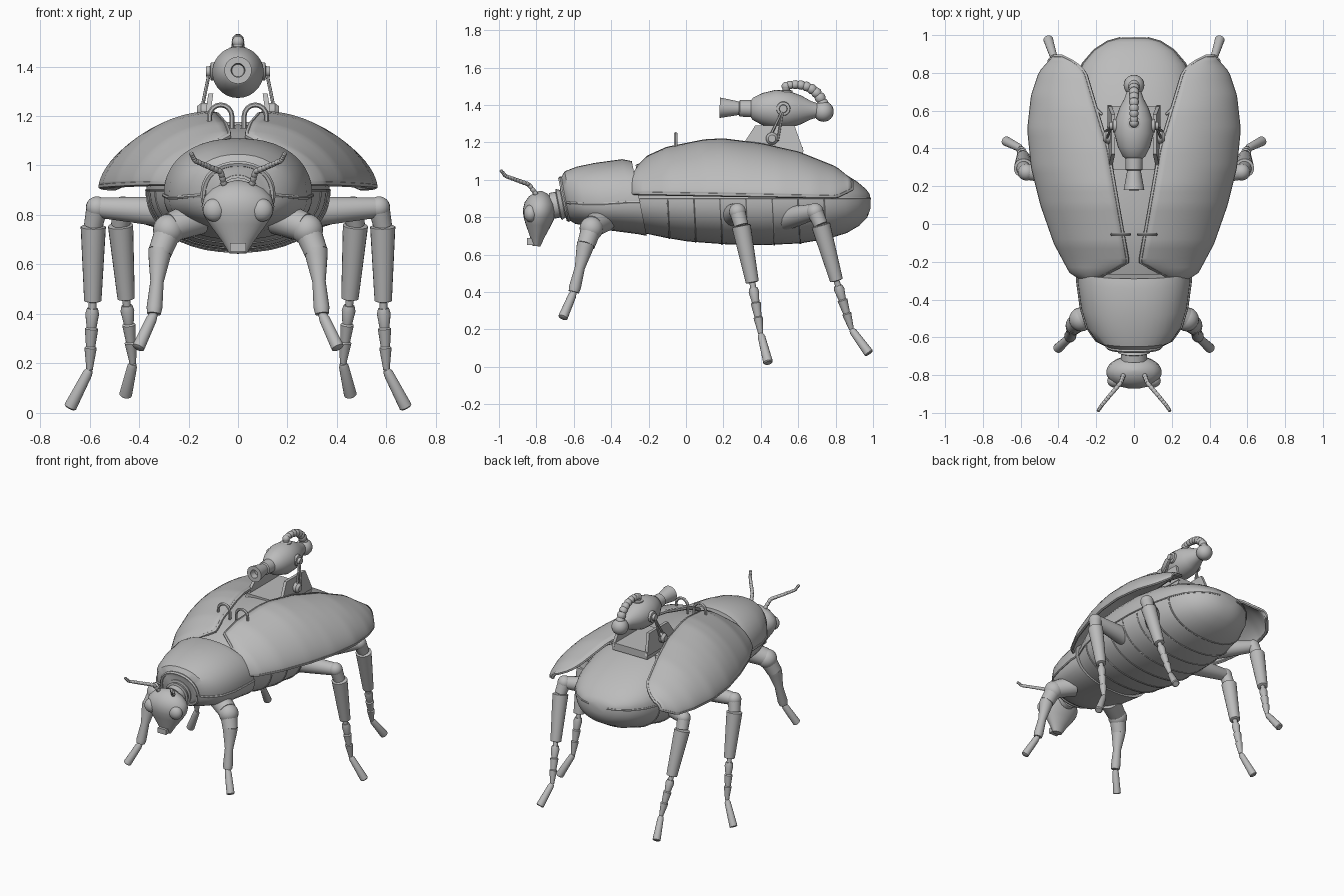
import bpy, bmesh, math
from mathutils import Vector, Matrix

cube = bpy.data.objects.get("Cube")
if cube:
    bpy.data.objects.remove(cube)

grey = bpy.data.materials.new("plain_grey")
grey.use_nodes = True
grey.diffuse_color = (0.5, 0.5, 0.5, 1)
grey.node_tree.nodes["Principled BSDF"].inputs["Base Color"].default_value = (0.5, 0.5, 0.5, 1)


def finish(name, bm, mirror=False, thick=0):
    bmesh.ops.recalc_face_normals(bm, faces=bm.faces)
    mesh = bpy.data.meshes.new(name)
    bm.to_mesh(mesh)
    bm.free()
    mesh.materials.append(grey)
    mesh.shade_smooth()
    mesh.set_sharp_from_angle(angle=math.radians(35))
    ob = bpy.data.objects.new(name, mesh)
    bpy.context.collection.objects.link(ob)
    if thick:
        mod = ob.modifiers.new("thickness", "SOLIDIFY")
        mod.thickness, mod.offset = thick, 0
    if mirror:
        ob.modifiers.new("mirror", "MIRROR").use_mirror_merge = False
    return ob


def skin(bm, rings, closed=True, caps=True):
    """Bridge equal-length rows of points with quads."""
    rows = [[bm.verts.new(p) for p in ring] for ring in rings]
    n = len(rows[0])
    for r0, r1 in zip(rows, rows[1:]):
        for i in range(n if closed else n - 1):
            j = (i + 1) % n
            bm.faces.new((r0[i], r0[j], r1[j], r1[i]))
    if caps:
        bm.faces.new(rows[0])
        bm.faces.new(rows[-1])


def spin(bm, a, b, profile, squash=1, n=20):
    """Turned shape from a to b; profile holds (fraction, radius)."""
    a, b = Vector(a), Vector(b)
    axis = (b - a).normalized()
    side = axis.orthogonal().normalized() if abs(axis.x) > 0.9 else (Vector((1, 0, 0)) - axis * axis.x).normalized()
    up = axis.cross(side) * squash
    turn = [i * math.tau / n for i in range(n)]
    skin(bm, [[a.lerp(b, t) + (side * math.cos(k) + up * math.sin(k)) * r for k in turn] for t, r in profile])


def ball(bm, c, r, scale=(1, 1, 1)):
    bmesh.ops.create_uvsphere(bm, u_segments=20, v_segments=12, radius=r,
                              matrix=Matrix.Translation(c) @ Matrix.Diagonal((*scale, 1)))


def block(bm, c, size):
    bmesh.ops.create_cube(bm, size=1, matrix=Matrix.Translation(c) @ Matrix.Diagonal((*size, 1)))


def tube(name, pts, r, mirror=False, closed=False):
    cu = bpy.data.curves.new(name, "CURVE")
    cu.dimensions, cu.bevel_depth, cu.bevel_resolution, cu.use_fill_caps = "3D", r, 1, True
    sp = cu.splines.new("POLY")
    sp.points.add(len(pts) - 1)
    for q, p in zip(sp.points, pts):
        q.co = (*p, 1)
    sp.use_cyclic_u = closed
    temp = bpy.data.objects.new(name + "_path", cu)
    bm = bmesh.new()
    bm.from_mesh(temp.to_mesh())
    bpy.data.objects.remove(temp)
    return finish(name, bm, mirror)


def beads(name, pts, r0, r1, per, mirror=False):
    """Ringed flexible rod following a bent path."""
    bm = bmesh.new()
    path = [Vector(p).lerp(Vector(q), i / per) for p, q in zip(pts, pts[1:]) for i in range(per)] + [Vector(pts[-1])]
    for i, (p, q) in enumerate(zip(path, path[1:])):
        r = r0 + (r1 - r0) * i / len(path)
        spin(bm, p, q, [(-0.1, r * 0.75), (0.25, r), (0.75, r), (1.1, r * 0.75)], n=12)
    return finish(name, bm, mirror)


def lookup(keys, y):
    for k0, k1 in zip(keys, keys[1:]):
        if y <= k1[0]:
            t = max(0, (y - k0[0]) / (k1[0] - k0[0]))
            return [p + (q - p) * t for p, q in zip(k0[1:], k1[1:])]
    return list(keys[-1][1:])


def around(keys, y, ang, shear, grow=0):
    """Point on a body section: half width, bottom, rim and top height."""
    w, zb, zm, zt = lookup(keys, y)
    c, s = math.cos(ang), math.sin(ang)
    z = zm + math.copysign(abs(s) ** 0.9, s) * ((zt - zm if s > 0 else zm - zb) + grow)
    return (math.copysign(abs(c) ** 0.9, c) * (w + grow), y - shear * (z - 0.9), z)


def body(name, keys, shear, n=40):
    bm = bmesh.new()
    skin(bm, [[around(keys, k[0], i * math.tau / n, shear) for i in range(n)] for k in keys])
    return finish(name, bm)


# Abdomen with rim seam and belly bands
ABDOMEN = [(-0.26, 0.27, 0.72, 0.9, 1.08), (-0.12, 0.33, 0.69, 0.9, 1.13), (0, 0.355, 0.67, 0.9, 1.15),
           (0.2, 0.37, 0.655, 0.9, 1.165), (0.4, 0.37, 0.65, 0.9, 1.16), (0.6, 0.35, 0.66, 0.9, 1.13),
           (0.75, 0.315, 0.685, 0.9, 1.08), (0.85, 0.27, 0.715, 0.9, 1.035), (0.92, 0.21, 0.755, 0.9, 0.99),
           (0.965, 0.14, 0.8, 0.9, 0.95), (0.985, 0.07, 0.85, 0.9, 0.92)]
body("abdomen", ABDOMEN, 0.05)
tube("abdomen_rim", [around(ABDOMEN, k[0], 0, 0.05) for k in ABDOMEN], 0.006, True)
for i in range(7):
    y = -0.1 + i * 0.14
    tube("belly_band", [around(ABDOMEN, y, -j * math.pi / 20, 0.05) for j in range(21)], 0.005)

# Thorax, side ridge, front collar and neck
THORAX = [(-0.655, 0.13, 0.79, 0.88, 1.0), (-0.62, 0.2, 0.765, 0.875, 1.045), (-0.55, 0.25, 0.75, 0.87, 1.07),
          (-0.45, 0.28, 0.73, 0.87, 1.09), (-0.3, 0.3, 0.71, 0.88, 1.11), (-0.25, 0.3, 0.7, 0.88, 1.1)]
body("thorax", THORAX, 0.2)
tube("thorax_ridge", [around(THORAX, k[0], 0, 0.2) for k in THORAX], 0.008, True)
tube("collar", [around(THORAX, -0.65, i * math.tau / 32, 0.2) for i in range(32)], 0.012, closed=True)
bm = bmesh.new()
spin(bm, (0, -0.62, 0.88), (0, -0.72, 0.86), [(0, 0.09), (0.35, 0.09), (0.4, 0.075), (0.6, 0.085), (0.65, 0.07), (1, 0.07)])
finish("neck", bm)

# Head, mouth, eyes, antennae
bm = bmesh.new()
spin(bm, (0, -0.80, 0.645), (0, -0.775, 0.94), [(0, 0.035), (0.18, 0.068), (0.38, 0.112), (0.52, 0.138), (0.64, 0.147),
     (0.77, 0.137), (0.88, 0.105), (0.96, 0.06), (1, 0.01)], 0.6, 28)
finish("head", bm)
bm = bmesh.new()
block(bm, (0, -0.825, 0.67), (0.065, 0.05, 0.035))
finish("mouth", bm)
bm = bmesh.new()
ball(bm, (0.095, -0.83, 0.82), 0.047, (1, 0.8, 1))
finish("eyes", bm, True)
beads("antennae", [(0.05, -0.785, 0.9), (0.07, -0.84, 0.975), (0.13, -0.91, 1.0), (0.175, -0.965, 1.02), (0.19, -0.99, 1.05)],
      0.013, 0.009, 4, True)

# Wing covers: spread shells with rounded cross-section
INNER = [(-0.3, 0.24), (-0.25, 0.13), (-0.2, 0.035), (0.4, 0.14), (0.8, 0.26), (0.85, 0.31), (0.885, 0.38)]
OUTER = [(-0.3, 0.26), (-0.25, 0.335), (-0.1, 0.415), (0.1, 0.485), (0.3, 0.535), (0.5, 0.555), (0.68, 0.535),
         (0.8, 0.495), (0.885, 0.42)]
TOP = [(-0.3, 0.99), (-0.25, 1.07), (-0.2, 1.12), (-0.1, 1.165), (0.1, 1.205), (0.2, 1.21), (0.4, 1.185),
       (0.6, 1.14), (0.8, 1.06), (0.885, 0.99)]
EDGE = [(-0.3, 0.93), (0.8, 0.91), (0.885, 0.95)]


def on_wing(x, y):
    xi, xo, zt, zb = (lookup(k, y)[0] for k in (INNER, OUTER, TOP, EDGE))
    s = min(1, max(0, (x - xi) / (xo - xi)))
    return Vector((x, y, zb + (zt - zb) * (1 - s * s) ** 0.65))


def wing_row(y, n=16):
    xi, xo = lookup(INNER, y)[0], lookup(OUTER, y)[0]
    return [on_wing(xi + (xo - xi) * math.sin(i / n * math.pi / 2), y) for i in range(n + 1)]


rows = [wing_row(-0.3 + 1.185 * i / 48) for i in range(49)]
bm = bmesh.new()
skin(bm, rows, closed=False, caps=False)
finish("wing_covers", bm, True, 0.02)
tube("wing_cover_rim", [r[0] for r in rows] + rows[-1][1:] + [r[-1] for r in rows[-2::-1]] + rows[0][-2:0:-1], 0.012, True, True)


def seam(name, pts, closed=False):
    ends = pts + pts[:1] if closed else pts
    path = [on_wing(p[0] + (q[0] - p[0]) * i / 8, p[1] + (q[1] - p[1]) * i / 8)
            for p, q in zip(ends, ends[1:]) for i in range(8)]
    tube(name, path if closed else path + [on_wing(*pts[-1])], 0.008, True, closed)


seam("front_panel_seam", [(0.2, -0.16), (0.27, -0.17), (0.34, -0.11), (0.4, 0), (0.44, 0.15), (0.42, 0.36), (0.34, 0.39),
                          (0.25, 0.36), (0.22, 0.16), (0.17, -0.02), (0.17, -0.1)], True)
seam("middle_panel_seam", [(0.17, 0.58), (0.22, 0.63), (0.32, 0.69), (0.4, 0.68), (0.44, 0.72), (0.51, 0.73)])
seam("side_panel_seam", [(0.42, 0.36), (0.43, 0.5), (0.4, 0.68)])
seam("inner_panel_seam", [(0.09, 0.15), (0.16, 0.17), (0.22, 0.16)])

# Legs: hip, elbow, thigh, ringed shin, foot
def leg(name, hip, knee, thigh, ankle, shin, toe):
    bm = bmesh.new()
    spin(bm, hip, knee, [(0, 0.065), (0.4, 0.056), (0.95, 0.042), (1, 0.038)])
    ball(bm, knee, 0.045)
    spin(bm, knee, thigh, [(0, 0.043), (1, 0.038)])
    spin(bm, thigh, ankle, [(0, 0.04), (0.01, 0.051), (0.99, 0.035), (1, 0.028)])
    a, b = Vector(ankle), Vector(shin)
    spin(bm, a, b, [(0, 0.016), (0.1, 0.016), (0.1, 0.022), (0.18, 0.028), (0.38, 0.02), (0.4, 0.027), (0.66, 0.019),
                    (0.68, 0.025), (0.92, 0.016), (1, 0.013)], n=16)
    spin(bm, b, toe, [(0, 0.014), (0.1, 0.02), (0.97, 0.026), (1, 0.02)], n=16)
    finish(name, bm, True)


leg("middle_legs", (0.25, 0.25, 0.81), (0.57, 0.275, 0.83), (0.585, 0.295, 0.755), (0.587, 0.355, 0.45), (0.6, 0.4, 0.175), (0.68, 0.44, 0.02))
leg("rear_legs", (0.24, 0.52, 0.79), (0.465, 0.69, 0.83), (0.475, 0.72, 0.76), (0.452, 0.805, 0.46), (0.425, 0.885, 0.2), (0.455, 0.98, 0.07))
bm = bmesh.new()
spin(bm, (0.16, -0.44, 0.79), (0.27, -0.5, 0.75), [(0, 0.07), (1, 0.06)])
ball(bm, (0.28, -0.505, 0.74), 0.064)
spin(bm, (0.28, -0.505, 0.74), (0.315, -0.535, 0.65), [(0, 0.055), (1, 0.048)])
spin(bm, (0.315, -0.535, 0.66), (0.34, -0.6, 0.4), [(0, 0.047), (0.1, 0.045), (0.5, 0.027), (0.9, 0.032), (1, 0.028)])
spin(bm, (0.34, -0.6, 0.4), (0.405, -0.66, 0.26), [(0, 0.016), (0.15, 0.022), (0.97, 0.026), (1, 0.018)], n=16)
finish("front_legs", bm, True)

# Pull hooks on the back
tube("pull_hooks", [(0.07 + 0.045 * math.cos(a), -0.055, 1.2 + 0.045 * max(0, math.sin(a)) - (0.05 if i in (0, 10) else 0))
                    for i, a in enumerate([0] + [j * math.pi / 8 for j in range(9)] + [math.pi])], 0.01, True)

# Gun mount: tray with sloping side plates
bm = bmesh.new()
block(bm, (0, 0.455, 1.15), (0.27, 0.34, 0.05))
finish("mount_tray", bm)
bm = bmesh.new()
skin(bm, [[(x, 0.28, 1.15), (x, 0.63, 1.15), (x - 0.02, 0.58, 1.29), (x - 0.02, 0.37, 1.29)] for x in (0.12, 0.14)])
finish("mount_side_plates", bm, True)

# Yoke arms, pivots and wheels
for y in (0.44, 0.49):
    tube("yoke_arm", [(0.115, 0.52, 1.38), (0.15, y, 1.21)], 0.007, True)
bm = bmesh.new()
spin(bm, (0.08, 0.52, 1.38), (0.13, 0.52, 1.38), [(0, 0.04), (0.6, 0.036), (0.65, 0.022), (1, 0.02)])
spin(bm, (0.125, 0.46, 1.22), (0.165, 0.46, 1.22), [(0, 0.033), (0.6, 0.033), (1, 0.02)])
finish("yoke_pivots", bm, True)

# Gun body with flared hollow muzzle, rear ball and feed hose
bm = bmesh.new()
spin(bm, (0, 0.18, 1.385), (0, 0.72, 1.37), [(0.08, 0.025), (0, 0.028), (0, 0.055), (0.19, 0.036), (0.2, 0.044), (0.31, 0.046),
     (0.33, 0.06), (0.42, 0.085), (0.55, 0.104), (0.68, 0.1), (0.8, 0.078), (0.9, 0.05), (1, 0.032)], n=28)
finish("gun_body", bm)
bm = bmesh.new()
ball(bm, (0, 0.735, 1.365), 0.055)
ball(bm, (0, 0.535, 1.5), 0.024)
spin(bm, (0, 0.535, 1.46), (0, 0.535, 1.5), [(0, 0.035), (0.4, 0.035), (0.5, 0.02), (1, 0.02)])
finish("gun_ball_joints", bm)
beads("feed_hose", [(0, 0.54, 1.505), (0, 0.6, 1.51), (0, 0.66, 1.495), (0, 0.71, 1.455), (0, 0.74, 1.39)], 0.022, 0.032, 2)
